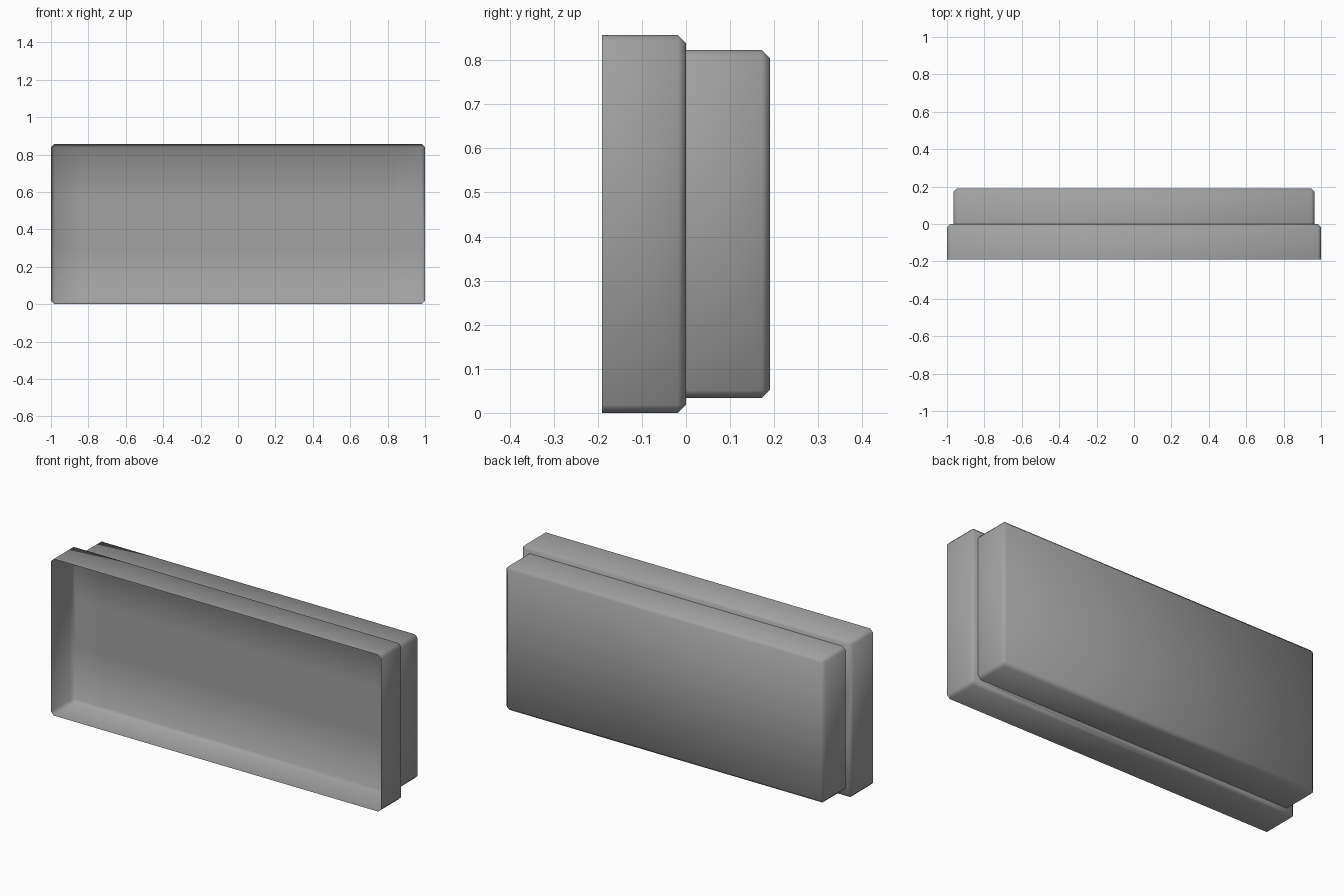
import bpy, bmesh, math
from mathutils import Vector

cube = bpy.data.objects.get("Cube")
if cube:
    bpy.data.objects.remove(cube, do_unlink=True)

HEIGHT = 0.857
MID_Z = HEIGHT / 2
HALF_DEPTH = 0.19

grey = bpy.data.materials.new("plain grey")
grey.use_nodes = True
colour = (0.36, 0.36, 0.36, 1)
grey.diffuse_color = colour
grey.node_tree.nodes["Principled BSDF"].inputs["Base Color"].default_value = colour


def open_box(size, centre, bevel):
    """Chamfered box with its front side left open."""
    bm = bmesh.new()
    bmesh.ops.create_cube(bm, size=1)
    for v in bm.verts:
        v.co = Vector(a * b for a, b in zip(v.co, size)) + Vector(centre)
    front = min(v.co.y for v in bm.verts)
    edges = [e for e in bm.edges if any(v.co.y > front + 0.001 for v in e.verts)]
    bmesh.ops.bevel(bm, geom=edges, offset=bevel, segments=1, affect='EDGES')
    bm.normal_update()
    lid = [f for f in bm.faces if f.normal.y < -0.9]
    bmesh.ops.delete(bm, geom=lid, context='FACES')
    return bm


def finish(bm, name, sharp=80):
    """Smooth shading with sharp edges kept, then link the object."""
    bm.normal_update()
    for f in bm.faces:
        f.smooth = True
    for e in bm.edges:
        e.smooth = e.calc_face_angle(0) < math.radians(sharp)
    mesh = bpy.data.meshes.new(name)
    bm.to_mesh(mesh)
    bm.free()
    mesh.materials.append(grey)
    obj = bpy.data.objects.new(name, mesh)
    bpy.context.collection.objects.link(obj)
    return obj


# Back housing, slightly smaller than the rim
finish(open_box((1.93, HALF_DEPTH, 0.79), (0, HALF_DEPTH / 2, MID_Z), 0.018), "back_housing")

# Front rim with a floor
rim = open_box((2, HALF_DEPTH, HEIGHT), (0, -HALF_DEPTH / 2, MID_Z), 0.018)


def floor_faces():
    rim.normal_update()
    return [f for f in rim.faces if f.normal.y > 0.9]


# Outline the two latch pockets in the floor
POCKET_IN, POCKET_OUT, POCKET_Z, POCKET_HALF = 0.71, 0.83, 0.435, 0.13
cuts = [((s * x, 0, 0), (1, 0, 0)) for s in (-1, 1) for x in (POCKET_IN, POCKET_OUT)]
cuts += [((0, 0, POCKET_Z + s * POCKET_HALF), (0, 0, 1)) for s in (-1, 1)]
for point, normal in cuts:
    faces = floor_faces()
    edges = {e for f in faces for e in f.edges}
    verts = {v for f in faces for v in f.verts}
    bmesh.ops.bisect_plane(rim, geom=list(verts) + list(edges) + faces,
                           plane_co=point, plane_no=normal)

# Sink the pockets, with sloping top and bottom
pockets = []
for f in floor_faces():
    c = f.calc_center_median()
    if POCKET_IN < abs(c.x) < POCKET_OUT and abs(c.z - POCKET_Z) < POCKET_HALF:
        pockets.append(f)
result = bmesh.ops.extrude_face_region(rim, geom=pockets)
for v in result["geom"]:
    if isinstance(v, bmesh.types.BMVert):
        v.co.y += 0.178
        v.co.z = POCKET_Z + (v.co.z - POCKET_Z) * 0.52
finish(rim, "front_rim")

# Round pivot studs on the inner pocket walls
for side, label in ((1, "left"), (-1, "right")):
    stud = bmesh.new()
    bmesh.ops.create_cone(stud, cap_ends=True, segments=8, radius1=0.066,
                          radius2=0.055, depth=0.025)
    bmesh.ops.rotate(stud, verts=stud.verts, matrix=Vector((0, 0, 1)).rotation_difference(
        Vector((side, 0, 0))).to_matrix())
    bmesh.ops.translate(stud, verts=stud.verts, vec=(side * 0.72, 0.11, POCKET_Z))
    finish(stud, label + "_pivot_stud", 50)
